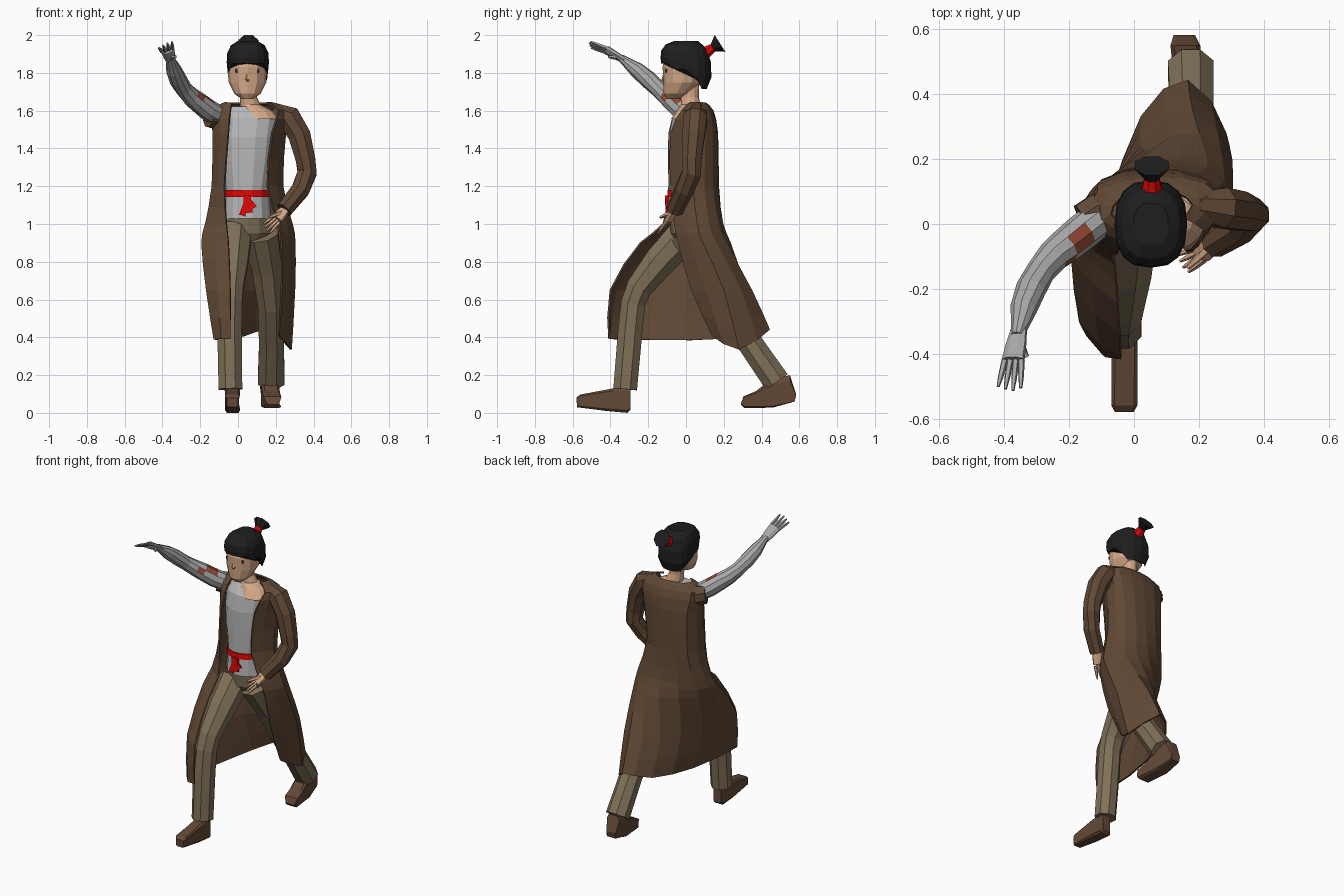
import bpy, bmesh, math
from mathutils import Vector as V


def mat(name, r, g, b):
    m = bpy.data.materials.new(name)
    lin = [c / 12.92 if c < 0.04 else ((c + 0.055) / 1.055) ** 2.4 for c in (r, g, b)]
    m.diffuse_color = (*lin, 1)
    return m


SKIN = mat("skin", 0.83, 0.66, 0.53)
SHIRT = mat("light grey cloth", 0.72, 0.72, 0.72)
METAL = mat("grey metal", 0.66, 0.66, 0.66)
RUST = mat("rust patch", 0.57, 0.28, 0.20)
COAT = mat("brown coat cloth", 0.38, 0.285, 0.21)
PANTS = mat("khaki cloth", 0.50, 0.44, 0.345)
BOOT = mat("boot leather", 0.39, 0.285, 0.215)
HAIR = mat("black hair", 0.12, 0.12, 0.125)
RED = mat("red ribbon", 0.88, 0.03, 0.03)
EYE = mat("dark eye", 0.16, 0.14, 0.15)


def finish(name, bm, *mats, rule=None):
    bmesh.ops.recalc_face_normals(bm, faces=bm.faces)
    bm.normal_update()
    if rule:
        for f in bm.faces:
            f.material_index = int(rule(f.calc_center_median(), f.normal))
    me = bpy.data.meshes.new(name)
    bm.to_mesh(me)
    bm.free()
    for m in mats:
        me.materials.append(m)
    ob = bpy.data.objects.new(name, me)
    bpy.context.collection.objects.link(ob)
    return ob


def skin_rings(name, rings, *mats, closed=True, rule=None):
    """Bridge lists of points into a surface, capped when closed."""
    bm = bmesh.new()
    vs = [[bm.verts.new(p) for p in r] for r in rings]
    n = len(vs[0])
    for a, b in zip(vs, vs[1:]):
        for i in range(n if closed else n - 1):
            j = (i + 1) % n
            bm.faces.new((a[i], a[j], b[j], b[i]))
    if closed:
        bm.faces.new(vs[0])
        bm.faces.new(vs[-1])
    return finish(name, bm, *mats, rule=rule)


def loft(name, rows, *mats, n=12):
    """Stack of horizontal ellipses: cx, cy, z, rx, ry."""
    rings = [[V((cx + rx * math.cos(i * math.tau / n), cy + ry * math.sin(i * math.tau / n), z))
              for i in range(n)] for cx, cy, z, rx, ry in rows]
    return skin_rings(name, rings, *mats)


def tube(name, path, *mats, n=8, ref=(1, 0, 0), flat=1.0, rule=None):
    """Tapered tube along points x, y, z, radius."""
    P = [V(p[:3]) for p in path]
    rings = []
    for k, p in enumerate(P):
        t = (P[min(k + 1, len(P) - 1)] - P[max(k - 1, 0)]).normalized()
        u = V(ref)
        u = (u - t * u.dot(t)).normalized()
        v = t.cross(u) * flat
        r = path[k][3]
        rings.append([p + (u * math.cos(a) + v * math.sin(a)) * r
                      for a in [(i + 0.5) * math.tau / n for i in range(n)]])
    return skin_rings(name, rings, *mats, rule=rule)


def box(name, c, s, m):
    bm = bmesh.new()
    bmesh.ops.create_cube(bm, size=1)
    for v in bm.verts:
        v.co = V([c[i] + v.co[i] * s[i] for i in range(3)])
    return finish(name, bm, m)


def spline(pts, k=2):
    """Catmull-Rom refinement of a point list."""
    out = []
    for i in range(len(pts) - 1):
        a, b, c, d = pts[max(i - 1, 0)], pts[i], pts[i + 1], pts[min(i + 2, len(pts) - 1)]
        for s in range(k):
            t = s / k
            out.append(0.5 * (2 * b + (c - a) * t + (2 * a - 5 * b + 4 * c - d) * t * t
                              + (3 * b - a - 3 * c + d) * t ** 3))
    return out + [pts[-1]]


# open coat: each row runs from the right front edge round the back to the left front edge
rows = [
    (1.64, (-.03, .0), (-.07, .03), (-.04, .08), (.05, .10), (.13, .095), (.18, .06), (.15, .02)),
    (1.60, (-.04, -.045), (-.125, .0), (-.11, .10), (.06, .14), (.22, .12), (.27, .05), (.215, -.02)),
    (1.48, (-.05, -.09), (-.13, .0), (-.10, .13), (.06, .165), (.21, .14), (.25, .05), (.18, -.08)),
    (1.20, (-.07, -.09), (-.135, .0), (-.10, .13), (.05, .17), (.18, .14), (.235, .04), (.155, -.08)),
    (1.00, (-.06, -.12), (-.17, -.03), (-.13, .10), (.05, .19), (.22, .17), (.285, .06), (.215, -.06)),
    (0.90, (-.05, -.24), (-.19, -.10), (-.14, .07), (.05, .22), (.22, .21), (.30, .09), (.23, -.04)),
    (0.65, (-.04, -.40), (-.165, -.30), (-.12, .0), (.025, .24), (.18, .345), (.298, .20), (.23, .03)),
]
hem = [(-.04, -.405, .39), (-.125, -.36, .39), (-.075, .03, .385), (.025, .33, .405),
       (.165, .44, .44), (.28, .28, .335), (.215, .14, .41)]
grid = [spline([V((x, y, r[0])) for x, y in r[1:]]) for r in rows] + [spline([V(p) for p in hem])]
columns = [spline(list(c)) for c in zip(*grid)]
coat = skin_rings("coat", columns, COAT, closed=False)
mod = coat.modifiers.new("thickness", "SOLIDIFY")
mod.thickness, mod.offset = 0.01, 0

# coat sleeves
tube("left_sleeve", [(.19, .06, 1.60, .045), (.27, .05, 1.565, .067), (.325, .04, 1.47, .064),
                     (.358, .03, 1.34, .056), (.366, .03, 1.27, .055), (.33, -.01, 1.18, .052),
                     (.245, -.06, 1.075, .047)], COAT, ref=(0, 1, 0))
tube("right_short_sleeve", [(-.05, .05, 1.565, .065), (-.11, .03, 1.565, .068), (-.155, .005, 1.572, .062)],
     COAT, ref=(0, 1, 0))

# shirt, belt and bow
loft("shirt", [(.05, .02, 1.03, .125, .12), (.05, .02, 1.17, .115, .112), (.055, .025, 1.33, .14, .118),
               (.06, .025, 1.46, .15, .118), (.07, .025, 1.56, .155, .10), (.03, .035, 1.622, .085, .06)],
     SHIRT, n=14)
loft("belt", [(.05, .02, 1.143, .125, .121), (.05, .02, 1.18, .123, .12)], RED, n=14)
box("bow_knot", (.05, -.10, 1.125), (.04, .02, .05), RED)
for i, (x, z) in enumerate([(.022, 1.045), (.062, 1.06), (.085, 1.085)]):
    tube(f"bow_tail_{i + 1}", [(.05, -.103, 1.14, .012), (x, -.104, z, .024)], RED, n=4, flat=.3)

# trousers
loft("hips", [(.05, .02, .89, .06, .06), (.05, .02, .95, .13, .10), (.05, .02, 1.06, .12, .112)], PANTS)
tube("right_leg", [(-.02, .0, .95, .10), (-.03, -.14, .80, .09), (-.04, -.25, .66, .074),
                   (-.043, -.28, .58, .07), (-.045, -.295, .44, .07), (-.04, -.322, .125, .068)], PANTS)
tube("left_leg", [(.12, .01, .95, .10), (.155, .11, .76, .085), (.175, .20, .57, .075),
                  (.178, .345, .36, .072), (.175, .48, .165, .076)], PANTS)


def boot(name, prof, x0, x1, w):
    """Side profile extruded across; centre line runs from x1 (toe) to x0 (heel)."""
    ys = [p[0] for p in prof]
    lo, hi = min(ys), max(ys)
    cx = lambda y: x1 + (x0 - x1) * (y - lo) / (hi - lo)
    wide = lambda y: w * (.72 if min(y - lo, hi - y) < .012 else 1)
    rings = [[V((cx(y) + s * wide(y), y, .065 * (1 - k) + z * k)) for y, z in prof]
             for s, k in ((-1, .8), (-.75, 1), (.75, 1), (1, .8))]
    skin_rings(name, rings, BOOT)


boot("right_boot", [(-.295, .13), (-.385, .13), (-.56, .097), (-.58, .08), (-.577, .03),
                    (-.42, .01), (-.31, 0), (-.295, .015)], -.028, -.03, .04)
boot("left_boot", [(.55, .20), (.44, .17), (.37, .115), (.305, .088), (.29, .045), (.31, .025),
                   (.46, .028), (.575, .06), (.583, .10)], .155, .185, .046)

# neck, bare shoulder, head and face
loft("neck", [(.115, .005, 1.555, .105, .085), (.10, .02, 1.60, .085, .07), (.065, .025, 1.632, .055, .052),
              (.055, .02, 1.67, .045, .048), (.05, .02, 1.76, .045, .05)], SKIN)
loft("head", [(.05, -.07, 1.662, .03, .03), (.05, -.048, 1.69, .07, .07), (.05, -.02, 1.75, .10, .10),
              (.05, -.012, 1.83, .105, .112), (.05, -.02, 1.90, .085, .09)], SKIN)
tube("nose", [(.05, -.108, 1.82, .006), (.05, -.118, 1.765, .012), (.05, -.110, 1.752, .007)], SKIN, n=5)
for side, x in (("right", -.002), ("left", .102)):
    box(f"{side}_eye", (x, -.104, 1.812), (.02, .009, .018), EYE)

# hair cap: high over the face, low at the nape
rings = []
for h, s in ((0, .97), (.25, 1.0), (.58, .97), (.85, .80), (1, .48)):
    ring = []
    for i in range(16):
        a = i * math.tau / 16
        sq = lambda t: math.copysign(abs(t) ** .8, t)
        x, y = .112 * sq(math.cos(a)), .135 * sq(math.sin(a))
        zb = 1.85 if y < -.08 else 1.82 - .105 * min(1, max(0, y - .02) / .08)
        k = s * (.84 if h == 0 and y > .09 else 1)
        ring.append(V((.052 + x * k, y * k, zb + (1.968 - zb) * h)))
    rings.append(ring)
skin_rings("hair_cap", rings, HAIR)
tube("hair_tie", [(.055, .08, 1.895, .034), (.055, .10, 1.905, .036), (.055, .145, 1.934, .024)], RED)
tube("ponytail", [(.055, .135, 1.926, .02), (.055, .15, 1.937, .03), (.055, .18, 1.956, .057)], HAIR)

# metal right arm with a rust patch on the upper side
facing = V((.4, -.2, .87)).normalized()
tube("right_arm", [(-.09, .03, 1.565, .055), (-.16, -.025, 1.605, .057), (-.215, -.07, 1.648, .054),
                   (-.25, -.10, 1.675, .05), (-.287, -.145, 1.715, .045), (-.318, -.20, 1.765, .047),
                   (-.34, -.26, 1.815, .042), (-.36, -.345, 1.88, .02)], METAL, RUST, n=10, ref=(0, 0, 1),
     rule=lambda c, nrm: -.195 < c.x < -.135 and nrm.dot(facing) > .7)


def hand(side, wrist, knuckle, tip, spread, thumb, m):
    """Flat palm, four fanned fingers and a thumb."""
    w, k, t, s, th = V(wrist), V(knuckle), V(tip), V(spread).normalized(), V(thumb)
    tube(f"{side}_palm", [(*w, .026), (*w.lerp(k, .5), .034), (*k, .038)], m, ref=s, flat=.55)
    for i in range(4):
        o = (i - 1.5) / 1.5
        a, b = k + s * o * .028, t + s * o * .04
        b = a + (b - a) * (1 - .12 * abs(o - .2))
        tube(f"{side}_finger_{i + 1}", [(*a, .011), (*a.lerp(b, .6), .009), (*b, .005)], m, n=5, ref=s)
    a = w.lerp(k, .35)
    tube(f"{side}_thumb", [(*a, .014), (*a.lerp(th, .6), .012), (*th, .007)], m, n=5, ref=(0, 0, 1))


hand("right", (-.354, -.32, 1.862), (-.373, -.42, 1.92), (-.386, -.515, 1.953), (.9, 0, .4),
     (-.33, -.41, 1.885), METAL)
hand("left", (.255, -.055, 1.085), (.205, -.09, 1.025), (.145, -.125, .97), (.35, -.5, -.45),
     (.165, -.135, 1.035), SKIN)
